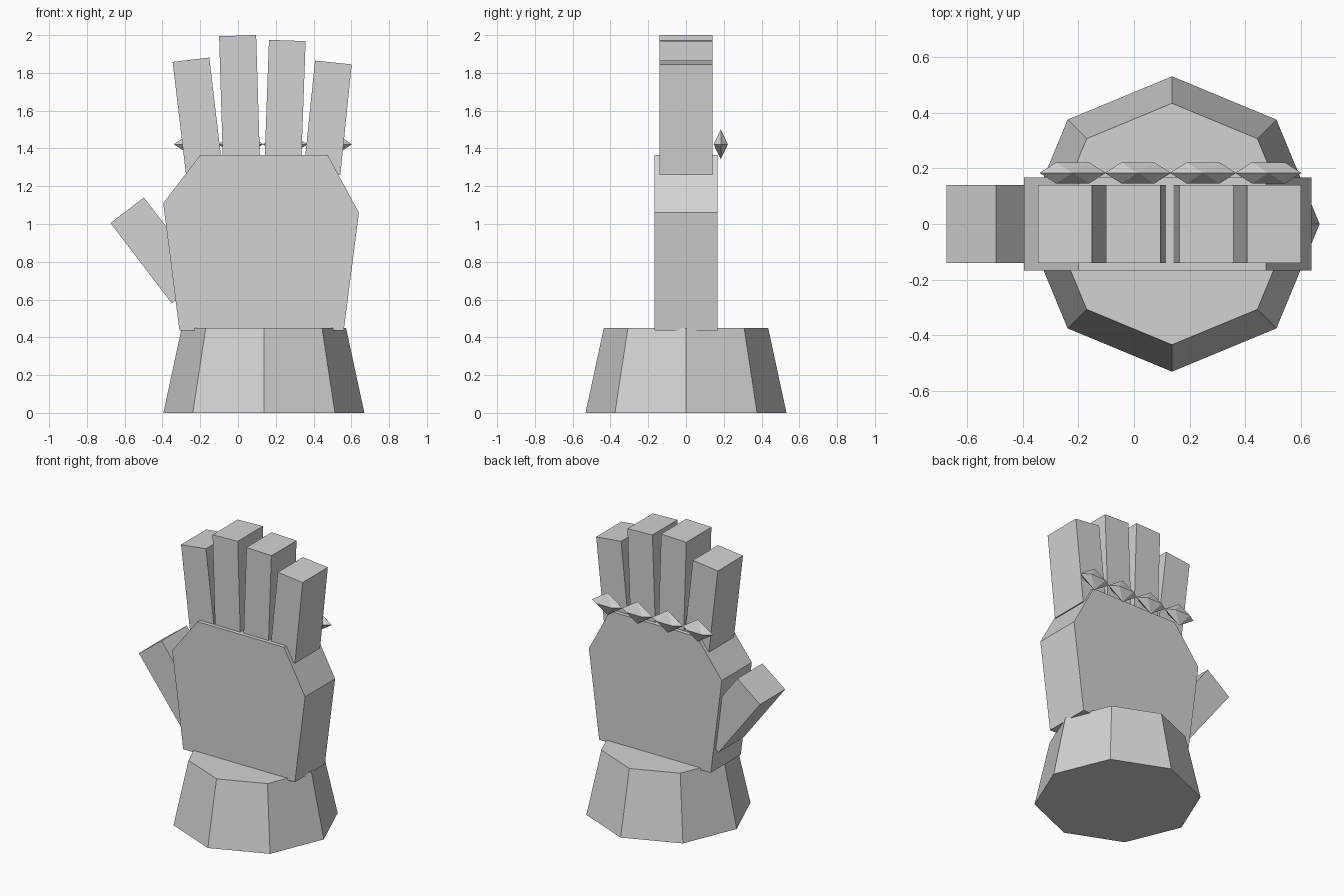
import bpy
import bmesh
from math import cos, sin, pi
from mathutils import Vector

cube = bpy.data.objects.get("Cube")
if cube:
    bpy.data.objects.remove(cube, do_unlink=True)

GREY = (0.65, 0.65, 0.65, 1.0)
grey = bpy.data.materials.new("plain_grey")
grey.use_nodes = True
grey.diffuse_color = GREY
grey.node_tree.nodes["Principled BSDF"].inputs["Base Color"].default_value = GREY


def add_object(name, bm):
    """Turn a bmesh into a flat-shaded grey object."""
    bmesh.ops.recalc_face_normals(bm, faces=bm.faces)
    mesh = bpy.data.meshes.new(name)
    bm.to_mesh(mesh)
    bm.free()
    mesh.materials.append(grey)
    obj = bpy.data.objects.new(name, mesh)
    bpy.context.collection.objects.link(obj)
    return obj


def slab(name, profile, half_depth):
    """Extrude an x-z outline evenly to both sides of y = 0."""
    bm = bmesh.new()
    face = bm.faces.new([bm.verts.new((x, -half_depth, z)) for x, z in profile])
    moved = bmesh.ops.extrude_face_region(bm, geom=[face])["geom"]
    verts = [v for v in moved if isinstance(v, bmesh.types.BMVert)]
    bmesh.ops.translate(bm, verts=verts, vec=(0, 2 * half_depth, 0))
    return add_object(name, bm)


def finger(name, tip_a, tip_b, length):
    """Square-cut box hanging down from its two upper corners."""
    a, b = Vector(tip_a), Vector(tip_b)
    across = (b - a).normalized()
    down = Vector((across.y, -across.x)) * length
    slab(name, [a, b, b + down, a + down], 0.14)


# Flared eight-sided cuff
bm = bmesh.new()
rings = []
for radius, z in ((0.532, 0), (0.435, 0.45)):
    rings.append([bm.verts.new((0.137 + radius * cos(i * pi / 4),
                                radius * sin(i * pi / 4), z)) for i in range(8)])
    bm.faces.new(rings[-1])
for i in range(8):
    j = (i + 1) % 8
    bm.faces.new((rings[0][i], rings[0][j], rings[1][j], rings[1][i]))
add_object("cuff", bm)

# Palm with sloping upper corners
slab("palm", [(-0.31, 0.437), (-0.396, 1.11), (-0.2, 1.365),
              (0.475, 1.365), (0.64, 1.06), (0.56, 0.437)], 0.167)

# Fingers and thumb
finger("index_finger", (-0.346, 1.858), (-0.152, 1.881), 0.6)
finger("middle_finger", (-0.1, 1.994), (0.096, 2.0), 0.72)
finger("ring_finger", (0.164, 1.975), (0.358, 1.968), 0.7)
finger("little_finger", (0.408, 1.865), (0.602, 1.845), 0.59)
finger("thumb", (-0.675, 1.005), (-0.498, 1.14), 0.535)

# Row of pointed knuckle studs: six-sided double pyramids
for n in range(4):
    bm = bmesh.new()
    centre = Vector((-0.221 + n * 0.235, 0.184, 1.422))
    ring = [bm.verts.new(centre + Vector((0.119 * cos(i * pi / 3),
                                          0.044 * sin(i * pi / 3), 0)))
            for i in range(6)]
    for height in (0.078, -0.078):
        apex = bm.verts.new(centre + Vector((0, 0, height)))
        for i in range(6):
            bm.faces.new((ring[i], ring[(i + 1) % 6], apex))
    add_object(f"knuckle_stud_{n + 1}", bm)
